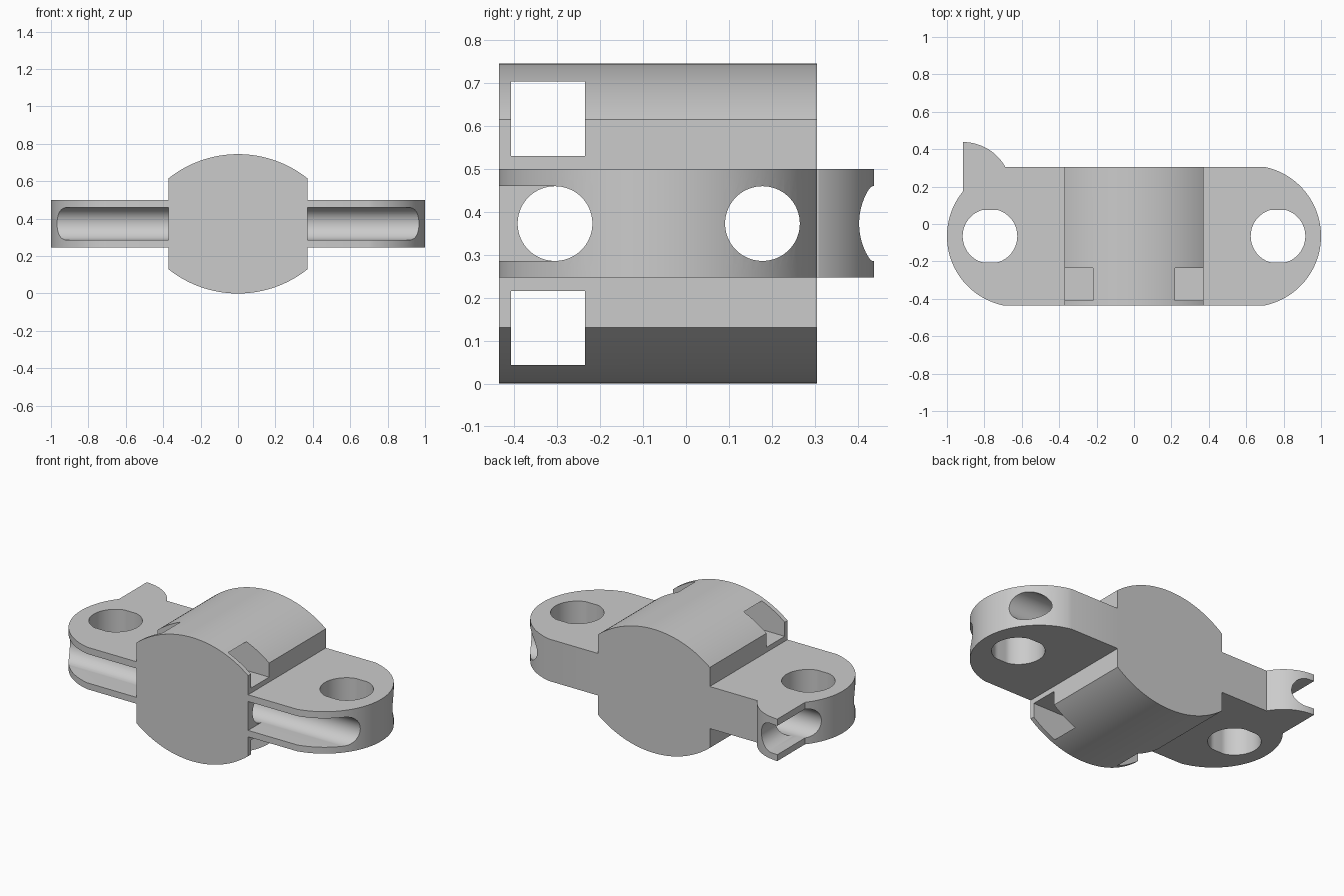
import bpy, bmesh
from math import sin, cos, asin, pi, radians
from mathutils import Vector

cube = bpy.data.objects.get("Cube")
if cube:
    bpy.data.objects.remove(cube, do_unlink=True)

grey = bpy.data.materials.new("plain grey")
grey.use_nodes = True
grey.diffuse_color = (0.6, 0.6, 0.6, 1)
grey.node_tree.nodes["Principled BSDF"].inputs["Base Color"].default_value = (0.6, 0.6, 0.6, 1)

FRONT, BACK = -0.435, 0.305
MID_Y = (FRONT + BACK) / 2
MID_Z = 0.3725
HALF_W = 0.372
BORE = 0.087
FIN_X = -0.915


def arc(cx, cy, r, a0, a1, n=40):
    return [(cx + r * cos(a0 + (a1 - a0) * i / n),
             cy + r * sin(a0 + (a1 - a0) * i / n)) for i in range(n + 1)]


def prism(name, outline, axis, lo, hi):
    """Extrude a 2D outline along x, y or z from lo to hi."""
    place = {"x": lambda a, b, t: (t, a, b),
             "y": lambda a, b, t: (a, t, b),
             "z": lambda a, b, t: (a, b, t)}[axis]
    bm = bmesh.new()
    face = bm.faces.new([bm.verts.new(place(a, b, lo)) for a, b in outline])
    ext = bmesh.ops.extrude_face_region(bm, geom=[face])
    verts = [v for v in ext["geom"] if isinstance(v, bmesh.types.BMVert)]
    shift = Vector(place(0, 0, hi - lo))
    bmesh.ops.translate(bm, verts=verts, vec=shift)
    bmesh.ops.recalc_face_normals(bm, faces=bm.faces)
    mesh = bpy.data.meshes.new(name)
    bm.to_mesh(mesh)
    bm.free()
    mesh.materials.append(grey)
    obj = bpy.data.objects.new(name, mesh)
    bpy.context.collection.objects.link(obj)
    return obj


def circle(cx, cy, r):
    return arc(cx, cy, r, 0, 2 * pi, 72)[:-1]


def rect(a0, a1, b0, b1):
    return [(a0, b0), (a1, b0), (a1, b1), (a0, b1)]


def combine(target, other, operation):
    mod = target.modifiers.new(operation.lower(), "BOOLEAN")
    mod.operation = operation
    mod.solver = "EXACT"
    mod.object = other
    bpy.ops.object.select_all(action="DESELECT")
    bpy.context.view_layer.objects.active = target
    target.select_set(True)
    bpy.ops.object.modifier_apply(modifier=mod.name)
    bpy.data.objects.remove(other, do_unlink=True)


# Central block with domed top and bottom
R = 0.597
half = asin(HALF_W / R)
dome = arc(0, 0.745 - R, R, pi / 2 - half, pi / 2 + half)
base = arc(0, R, R, 1.5 * pi - half, 1.5 * pi + half)
body = prism("connector_body", dome + base, "y", FRONT, BACK)

# Flat plate with rounded ends
end_r, end_x = 0.378, 0.622
sweep = asin((BACK - MID_Y) / end_r)
ends = (arc(end_x, MID_Y, end_r, -sweep, sweep)
        + arc(-end_x, MID_Y, end_r, pi - sweep, pi + sweep))
combine(body, prism("plate", ends, "z", 0.247, 0.5), "UNION")

# Quarter-round fin on the back right
fin = arc(FIN_X, 0.178, 0.26, pi / 6, pi / 2) + [(FIN_X, 0.14), (-0.69, 0.14)]
combine(body, prism("fin", fin, "z", 0.247, 0.5), "UNION")

cutters = []
# Upright bolt holes, slightly flattened front and back
for s in (-1, 1):
    hole = [(x, max(MID_Y - 0.14, min(MID_Y + 0.14, y)))
            for x, y in circle(s * 0.77, MID_Y, 0.146)]
    clean = [p for i, p in enumerate(hole) if (Vector(p) - Vector(hole[i - 1])).length > 1e-5]
    cutters.append(prism("bolt_hole", clean, "z", -0.1, 1))
    # Front slots opening the front bore
    side = sorted((s * HALF_W, s * 1.1))
    slot = rect(side[0], side[1], MID_Z - BORE, MID_Z + BORE)
    cutters.append(prism("front_slot", slot, "y", -0.6, -0.305))

# Long bores running side to side
for y in (-0.305, 0.178):
    cutters.append(prism("long_bore", circle(y, MID_Z, BORE), "x", -1.2, 1.2))

# Square strap tunnels above and below the plate
for z in (0.53, 0.043):
    cutters.append(prism("strap_tunnel", rect(-0.408, -0.235, z, z + 0.173), "x", -0.6, 0.6))

# Channel turning from the back bore out along the fin
channel = arc(-0.872, MID_Z, BORE, -pi / 2, pi / 2) + [(-1.1, MID_Z + BORE), (-1.1, MID_Z - BORE)]
cutters.append(prism("fin_channel", channel, "y", 0.178, 0.6))

for cutter in cutters:
    combine(body, cutter, "DIFFERENCE")

bpy.context.view_layer.objects.active = body
body.select_set(True)
bpy.ops.object.shade_smooth_by_angle(angle=radians(20))
